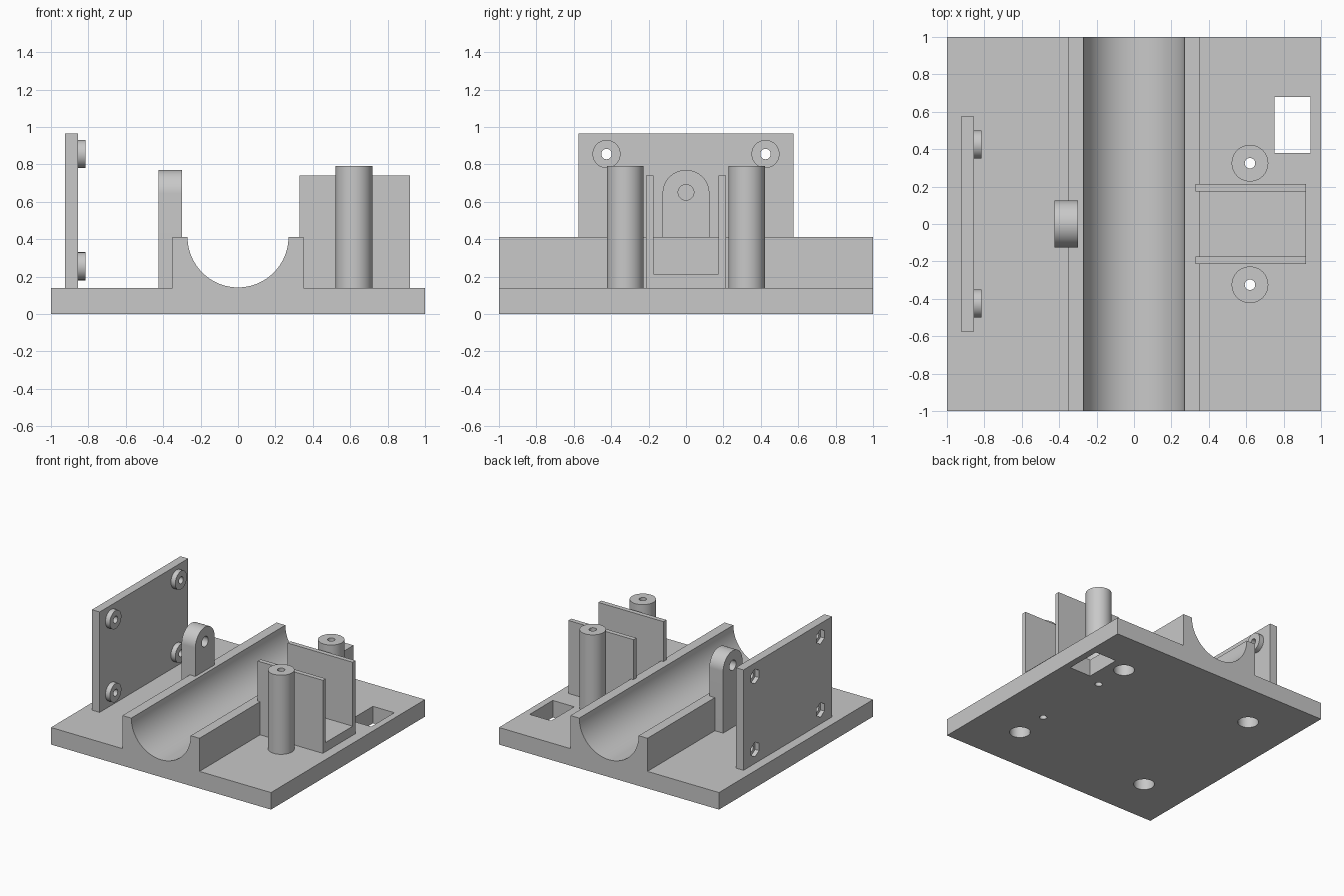
import bpy, bmesh
from math import radians, pi, cos, sin
from mathutils import Matrix, Vector

if "Cube" in bpy.data.objects:
    bpy.data.objects.remove(bpy.data.objects["Cube"])

grey = bpy.data.materials.new("plain grey")
grey.use_nodes = True
tone = (0.58, 0.58, 0.58, 1)
grey.diffuse_color = tone
grey.node_tree.nodes["Principled BSDF"].inputs["Base Color"].default_value = tone


def finish(name, bm):
    bmesh.ops.recalc_face_normals(bm, faces=bm.faces)
    mesh = bpy.data.meshes.new(name)
    bm.to_mesh(mesh)
    bm.free()
    mesh.materials.append(grey)
    obj = bpy.data.objects.new(name, mesh)
    bpy.context.collection.objects.link(obj)
    return obj


def box(name, lo, hi):
    lo, hi = Vector(lo), Vector(hi)
    bm = bmesh.new()
    bmesh.ops.create_cube(bm, size=1)
    bmesh.ops.scale(bm, vec=hi - lo, verts=bm.verts)
    bmesh.ops.translate(bm, vec=(lo + hi) / 2, verts=bm.verts)
    return finish(name, bm)


def prism(name, outline, axis, start, end):
    """Extrude an outline of (sideways, up) points along the x or y axis."""
    def place(u, v, w):
        return (w, u, v) if axis == "x" else (u, w, v)
    bm = bmesh.new()
    face = bm.faces.new([bm.verts.new(place(u, v, start)) for u, v in outline])
    extruded = bmesh.ops.extrude_face_region(bm, geom=[face])["geom"]
    verts = [g for g in extruded if isinstance(g, bmesh.types.BMVert)]
    bmesh.ops.translate(bm, vec=place(0, 0, end - start), verts=verts)
    return finish(name, bm)


def cylinder(name, centre, radius, length, axis="z", sides=48):
    bm = bmesh.new()
    turn = Matrix.Rotation(radians(90), 4, "Y") if axis == "x" else Matrix()
    turn = turn @ Matrix.Rotation(pi / 6, 4, "Z")
    bmesh.ops.create_cone(bm, cap_ends=True, segments=sides, radius1=radius,
                          radius2=radius, depth=length,
                          matrix=Matrix.Translation(centre) @ turn)
    return finish(name, bm)


def cut(obj, cutters):
    """Subtract each cutter, then discard it."""
    bpy.context.view_layer.objects.active = obj
    for cutter in cutters:
        mod = obj.modifiers.new("cut", "BOOLEAN")
        mod.operation, mod.solver, mod.object = "DIFFERENCE", "EXACT", cutter
        bpy.ops.object.modifier_apply(modifier=mod.name)
        bpy.data.objects.remove(cutter)


def smooth(obj):
    bpy.ops.object.select_all(action="DESELECT")
    obj.select_set(True)
    bpy.context.view_layer.objects.active = obj
    bpy.ops.object.shade_smooth_by_angle(angle=radians(30))


def arc(centre_z, radius, first, last, steps=48):
    angles = [radians(first + (last - first) * i / steps) for i in range(steps + 1)]
    return [(radius * cos(a), centre_z + radius * sin(a)) for a in angles]


floor = 0.14
bore = 0.028
post_x, post_y = 0.62, 0.325

# Base plate: window, post bores and four blind pockets underneath
base = box("base_plate", (-1, -1, 0), (1, 1, floor))
holes = [box("window", (0.75, 0.38, -0.1), (0.945, 0.68, 0.3))]
for side in (-1, 1):
    holes.append(cylinder("bore", (post_x, side * post_y, 0), bore, 1))
    for x in (-0.61, 0.61):
        holes.append(cylinder("pocket", (x, side * 0.61, 0), 0.078, 0.2))
cut(base, holes)
smooth(base)

# Half-round cradle running front to back
half, top = 0.35, 0.412
groove = arc(top, top - floor - 0.002, 180, 360)
cradle = prism("cradle", [(half, top), (half, floor), (-half, floor), (-half, top)]
               + groove, "y", -1, 1)
smooth(cradle)

# Round-topped lug with a pin hole
lug = prism("pivot_lug", [(-0.125, floor), (0.125, floor)] + arc(0.645, 0.125, 0, 180),
            "x", -0.425, -0.3)
cut(lug, [cylinder("pin_hole", (-0.36, 0, 0.65), 0.042, 0.5, "x")])
smooth(lug)

# Upright mounting plate with bosses on the inside and nut pockets outside
plate = box("mounting_plate", (-0.925, -0.575, floor), (-0.855, 0.575, 0.965))
for y in (-0.425, 0.425):
    for z in (0.255, 0.855):
        boss = cylinder("mounting_boss", (-0.835, y, z), 0.075, 0.04, "x")
        cut(boss, [cylinder("bore", (-0.85, y, z), bore, 0.4, "x")])
        smooth(boss)
        cut(plate, [cylinder("bore", (-0.85, y, z), bore, 0.4, "x"),
                    cylinder("nut", (-0.925, y, z), 0.06, 0.07, "x", 6)])
smooth(plate)

# Open U-shaped holder between the posts
outer, inner, rim, ledge = 0.213, 0.175, 0.74, 0.215
right_side = [(outer, floor), (outer, rim), (inner, rim), (inner, ledge)]
left_side = [(-y, z) for y, z in reversed(right_side)]
prism("channel_holder", right_side + left_side, "x", 0.328, 0.92)

# Bored screw posts
for side in (-1, 1):
    middle = (post_x, side * post_y, (floor + 0.79) / 2)
    post = cylinder("screw_post", middle, 0.098, 0.79 - floor)
    cut(post, [cylinder("bore", middle, bore, 2)])
    smooth(post)
